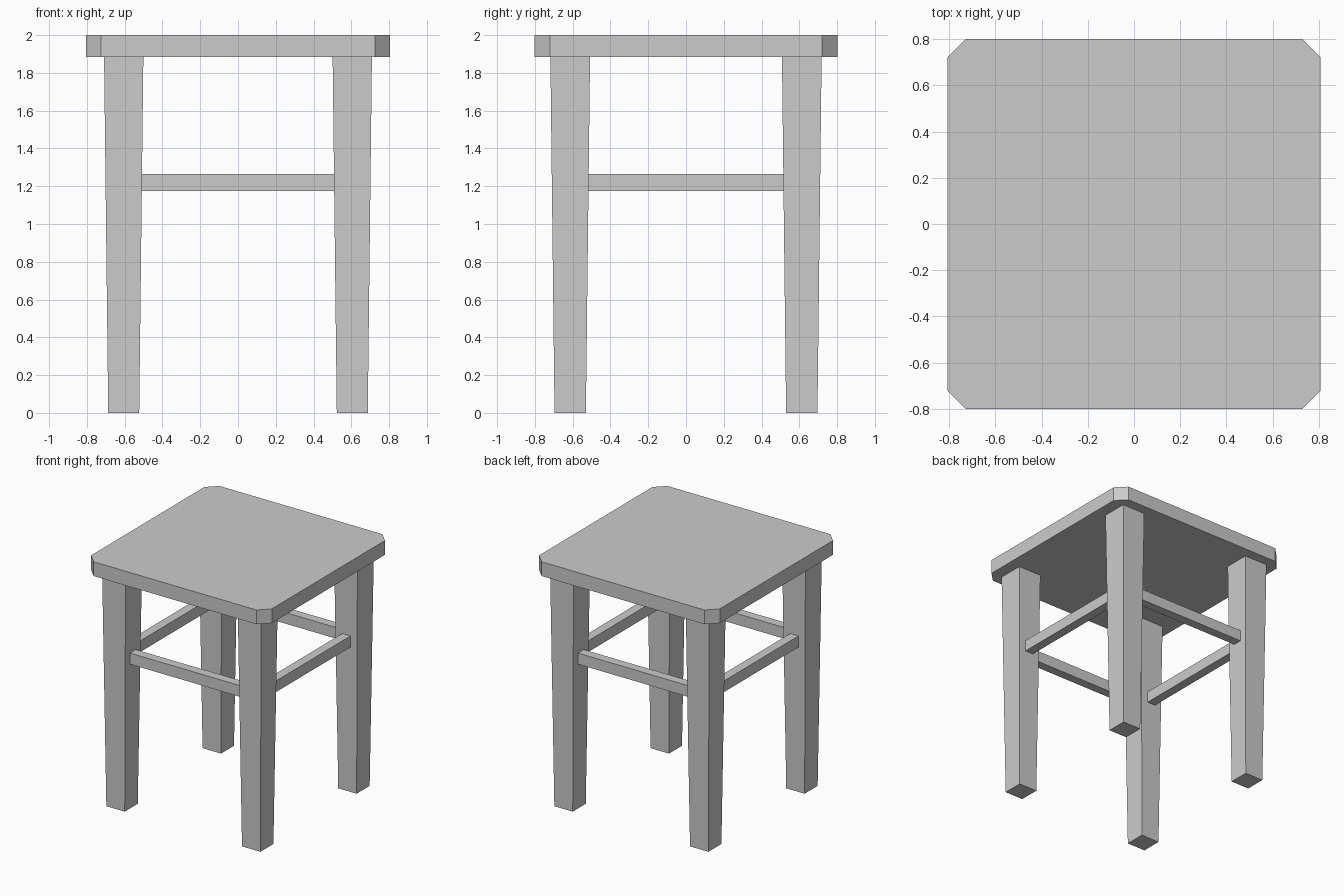
import bpy, bmesh

if "Cube" in bpy.data.objects:
    bpy.data.objects.remove(bpy.data.objects["Cube"])

LEG_X, LEG_Y = 0.605, 0.613
SEAT_Z = 1.885


def prism(name, bottom, top, z0, z1):
    """Closed solid between two matching outlines."""
    bm = bmesh.new()
    lo = [bm.verts.new((x, y, z0)) for x, y in bottom]
    hi = [bm.verts.new((x, y, z1)) for x, y in top]
    bm.faces.new(lo[::-1])
    bm.faces.new(hi)
    n = len(lo)
    for i in range(n):
        j = (i + 1) % n
        bm.faces.new((lo[i], lo[j], hi[j], hi[i]))
    bmesh.ops.recalc_face_normals(bm, faces=bm.faces)
    mesh = bpy.data.meshes.new(name)
    bm.to_mesh(mesh)
    bm.free()
    obj = bpy.data.objects.new(name, mesh)
    bpy.context.collection.objects.link(obj)
    return obj


def rect(cx, cy, hx, hy):
    return [(cx - hx, cy - hy), (cx + hx, cy - hy),
            (cx + hx, cy + hy), (cx - hx, cy + hy)]


# Seat: square board with clipped corners
X, Y, CX, CY = 0.806, 0.801, 0.726, 0.721
seat = [(-CX, -Y), (CX, -Y), (X, -CY), (X, CY),
        (CX, Y), (-CX, Y), (-X, CY), (-X, -CY)]
prism("seat", seat, seat, SEAT_Z, 2.0)

# Legs: square, tapering towards the floor
for side, sx in (("left", -1), ("right", 1)):
    for end, sy in (("front", -1), ("back", 1)):
        cx, cy = sx * LEG_X, sy * LEG_Y
        prism(f"{end}_{side}_leg", rect(cx, cy, 0.082, 0.083),
              rect(cx, cy, 0.104, 0.105), 0, SEAT_Z)

# Rungs: one between each pair of neighbouring legs, let into the legs
R, Z0, Z1 = 0.037, 1.175, 1.265
for name, s in (("front", -1), ("back", 1)):
    r = rect(0, s * LEG_Y, 0.52, R)
    prism(f"{name}_rung", r, r, Z0, Z1)
for name, s in (("left", -1), ("right", 1)):
    r = rect(s * LEG_X, 0, R, 0.53)
    prism(f"{name}_rung", r, r, Z0, Z1)
